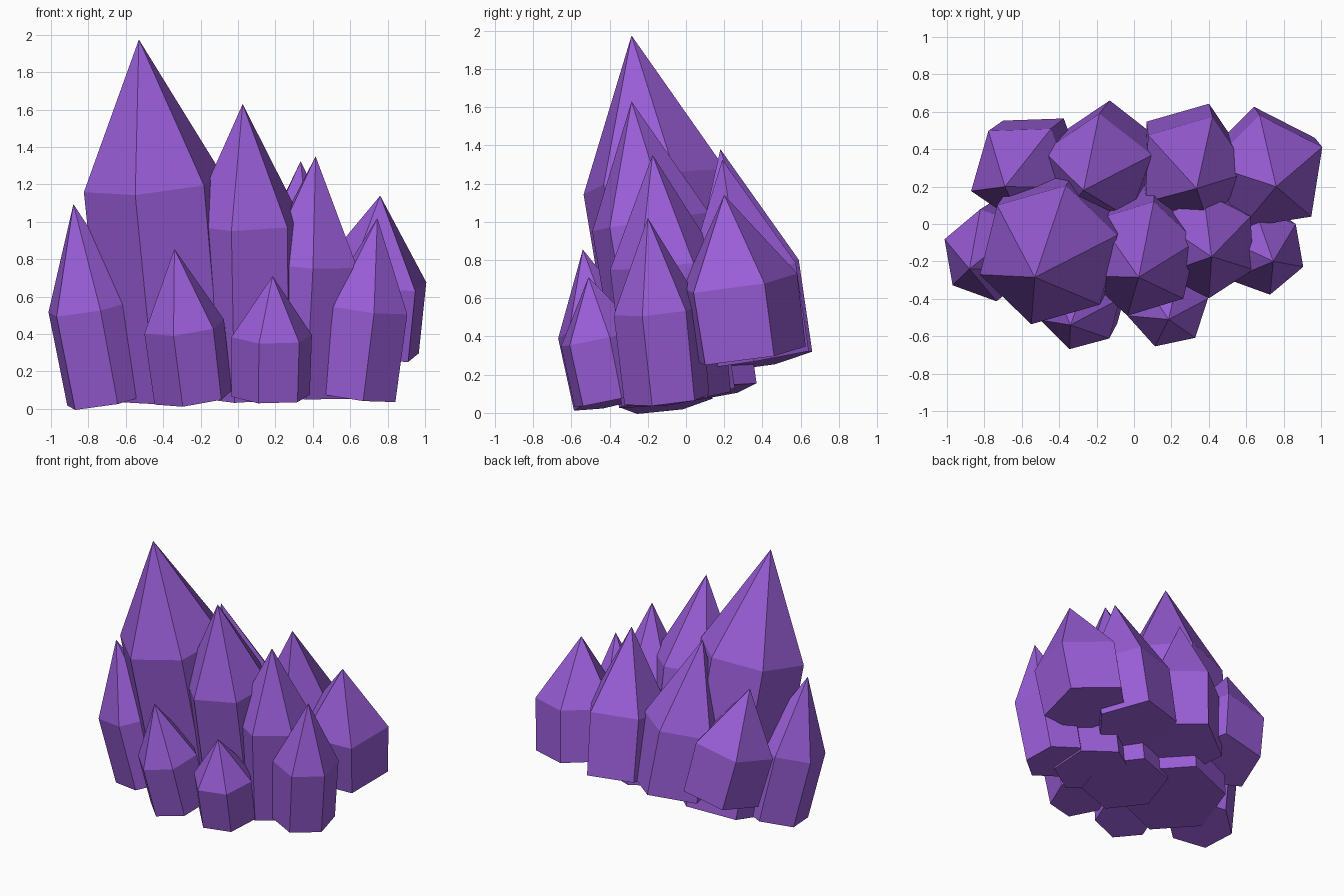
import bpy, bmesh, math
from mathutils import Vector

if "Cube" in bpy.data.objects:
    bpy.data.objects.remove(bpy.data.objects["Cube"])

mat = bpy.data.materials.new("amethyst")
mat.diffuse_color = (0.32, 0.11, 0.68, 1)
mat.use_nodes = True
mat.node_tree.nodes["Principled BSDF"].inputs["Base Color"].default_value = mat.diffuse_color


def crystal(name, apex, base, shoulder_z, r, sides, phase):
    """Leaning prism with a pointed cap; rings are square to the leaning axis."""
    apex, base = Vector(apex), Vector(base)
    axis = apex - base
    lean_x, lean_y = axis.x / axis.z, axis.y / axis.z
    bm = bmesh.new()

    def ring(z, radius):
        c = base + axis * ((z - base.z) / axis.z)
        out = []
        for i in range(sides):
            a = math.radians(phase + 360 * i / sides)
            dx, dy = radius * math.cos(a), radius * math.sin(a)
            out.append(bm.verts.new((c.x + dx, c.y + dy,
                                     c.z - dx * lean_x - dy * lean_y)))
        return out

    low, high = ring(base.z, r * 0.97), ring(shoulder_z, r)
    tip = bm.verts.new(apex)
    bm.faces.new(low[::-1])
    for i in range(sides):
        j = (i + 1) % sides
        bm.faces.new((low[i], low[j], high[j], high[i]))
        bm.faces.new((high[i], high[j], tip))
    mesh = bpy.data.meshes.new(name)
    bm.to_mesh(mesh)
    bm.free()
    mesh.materials.append(mat)
    bpy.context.collection.objects.link(bpy.data.objects.new(name, mesh))


# Tall middle row
crystal("tallest_crystal", (-.53, -.285, 1.975), (-.35, .01, .09), 1.21, .382, 6, 16)
crystal("tall_centre_crystal", (.025, -.285, 1.63), (.05, -.04, .08), 1.00, .313, 6, 17)
crystal("centre_right_crystal", (.415, -.175, 1.35), (.35, -.04, .08), .78, .283, 6, 33)
# Outer side crystals
crystal("right_crystal", (.745, -.20, 1.02), (.63, -.10, .07), .54, .232, 6, 40)
crystal("left_crystal", (-.88, -.24, 1.095), (-.685, -.10, .05), .55, .25, 6, 40)
# Small front crystals
crystal("front_left_crystal", (-.34, -.54, .855), (-.24, -.38, .06), .44, .22, 6, 15)
crystal("front_right_crystal", (.185, -.51, .71), (.175, -.38, .07), .39, .22, 6, 12)
# Back row of five-sided crystals
crystal("back_right_crystal", (.76, .20, 1.14), (.69, .32, .30), .68, .32, 5, 27)
crystal("back_centre_right_crystal", (.335, .19, 1.325), (.30, .365, .28), .74, .305, 5, 70)
crystal("back_centre_left_crystal", (-.27, .18, 1.38), (-.14, .365, .27), .75, .305, 5, 88)
crystal("back_left_crystal", (-.69, .20, 1.12), (-.53, .335, .31), .68, .285, 5, 56)
